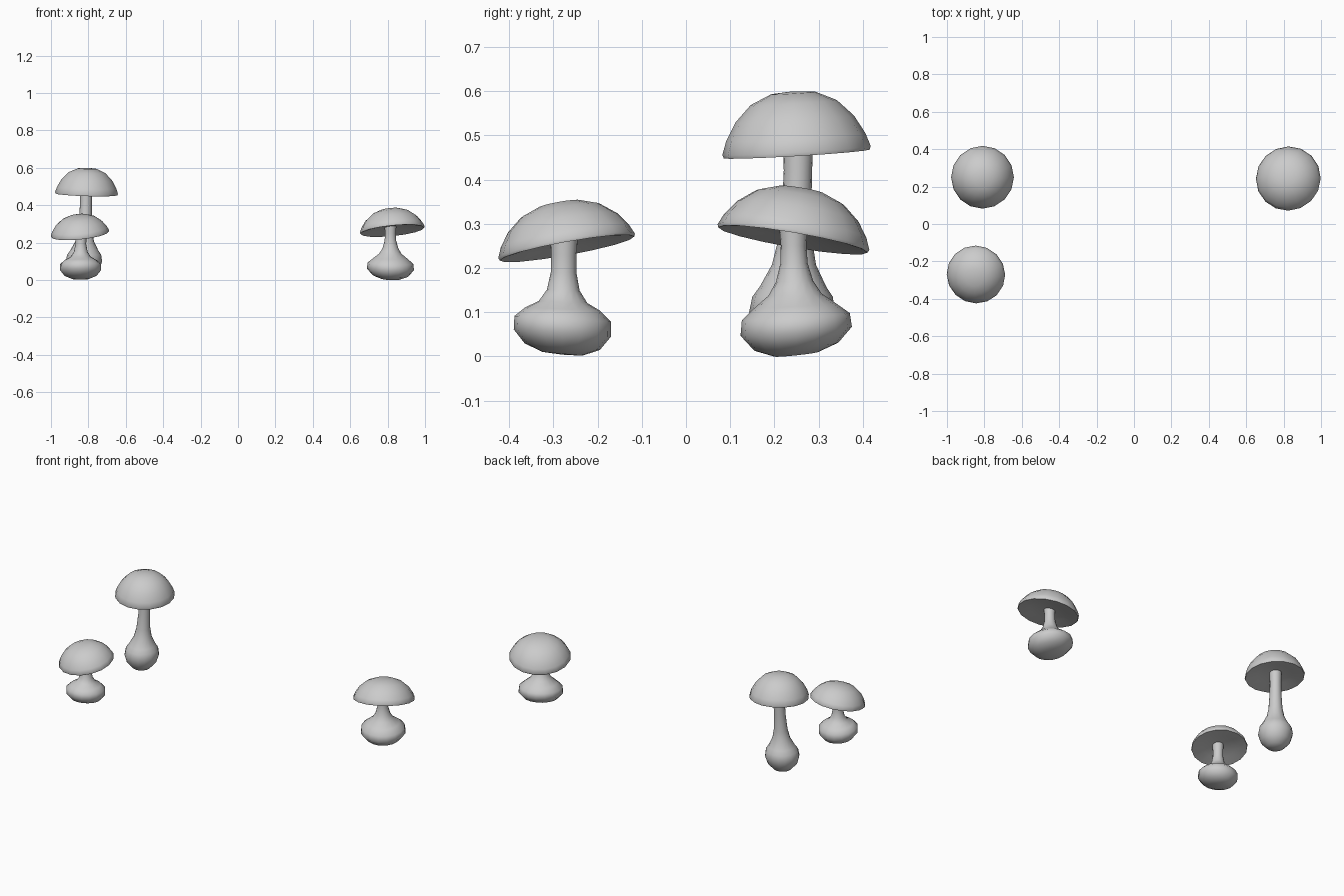
import bpy, bmesh, math
from mathutils import Vector

if "Cube" in bpy.data.objects:
    bpy.data.objects.remove(bpy.data.objects["Cube"])

SIDES = 16


def loft(name, rings, close_top=True):
    """Rings are (centre, radius, slope_x, slope_y); a radius of 0 makes a pole."""
    bm = bmesh.new()
    prev = None
    for c, r, sx, sy in rings:
        c = Vector(c)
        if r == 0:
            cur = [bm.verts.new(c)]
        else:
            cur = []
            for i in range(SIDES):
                a = 2 * math.pi * i / SIDES
                x, y = r * math.cos(a), r * math.sin(a)
                cur.append(bm.verts.new(c + Vector((x, y, sx * x + sy * y))))
        if prev:
            for i in range(SIDES):
                j = (i + 1) % SIDES
                quad = [prev[i % len(prev)], prev[j % len(prev)],
                        cur[j % len(cur)], cur[i % len(cur)]]
                bm.faces.new(list(dict.fromkeys(quad)))
        prev = cur
    bmesh.ops.recalc_face_normals(bm, faces=bm.faces)
    me = bpy.data.meshes.new(name)
    bm.to_mesh(me)
    bm.free()
    ob = bpy.data.objects.new(name, me)
    bpy.context.collection.objects.link(ob)
    bpy.ops.object.select_all(action='DESELECT')
    ob.select_set(True)
    bpy.context.view_layer.objects.active = ob
    bpy.ops.object.shade_smooth_by_angle(angle=math.radians(50))
    return ob


# Cap outline as fractions of radius and height: dome, rim, hollow underside
CAP = [(0, 1), (.3, .97), (.58, .81), (.8, .53), (.94, .22), (1, .0),
       (.985, -.06), (.93, -.05), (.6, .05), (.2, .12), (0, .12)]


def mushroom(name, cap_centre, radius, height, slope, base, top, stem, lean):
    # Cap, tilted along the given slope
    n = Vector((-slope[0], -slope[1], 1)).normalized()
    cap = loft(name + "_cap", [((0, 0, h * height), r * radius, 0, 0) for r, h in CAP])
    cap.rotation_mode = 'QUATERNION'
    cap.rotation_quaternion = Vector((0, 0, 1)).rotation_difference(n)
    cap.location = cap_centre
    # Stem with swollen base; the axis bends from base to top
    ztop = stem[-1][1]
    rings = []
    for r, z in stem:
        t = z / ztop
        s = t * t * (3 - 2 * t)
        k = max(0, 1 - t * 1.3)
        c = (base[0] + (top[0] - base[0]) * s, base[1] + (top[1] - base[1]) * s, z)
        rings.append((c, r, lean[0] * k, lean[1] * k))
    loft(name + "_stem", rings)


# Tall mushroom at the back left
mushroom("tall", (-.81, .25, .466), .168, .134, (-.03, .06),
         (-.825, .238), (-.812, .254),
         [(0, .008), (.05, .02), (.083, .055), (.097, .1), (.091, .135), (.075, .158),
          (.05, .207), (.039, .26), (.033, .35), (.032, .42), (.034, .49)], (0, 0))

# Small mushroom at the front left
mushroom("small", (-.845, -.27, .25), .157, .1, (.1, .18),
         (-.842, -.28), (-.84, -.276),
         [(0, .004), (.045, .006), (.085, .022), (.11, .053), (.109, .085), (.085, .107),
          (.055, .123), (.037, .15), (.029, .19), (.029, .23), (.031, .268)], (0, -.1))

# Wide mushroom at the right
mushroom("wide", (.825, .243, .27), .174, .112, (.1, -.17),
         (.815, .25), (.815, .243),
         [(0, .003), (.05, .005), (.095, .022), (.126, .057), (.122, .09), (.092, .115),
          (.06, .14), (.042, .17), (.031, .21), (.029, .25), (.032, .29)], (-.05, .11))
